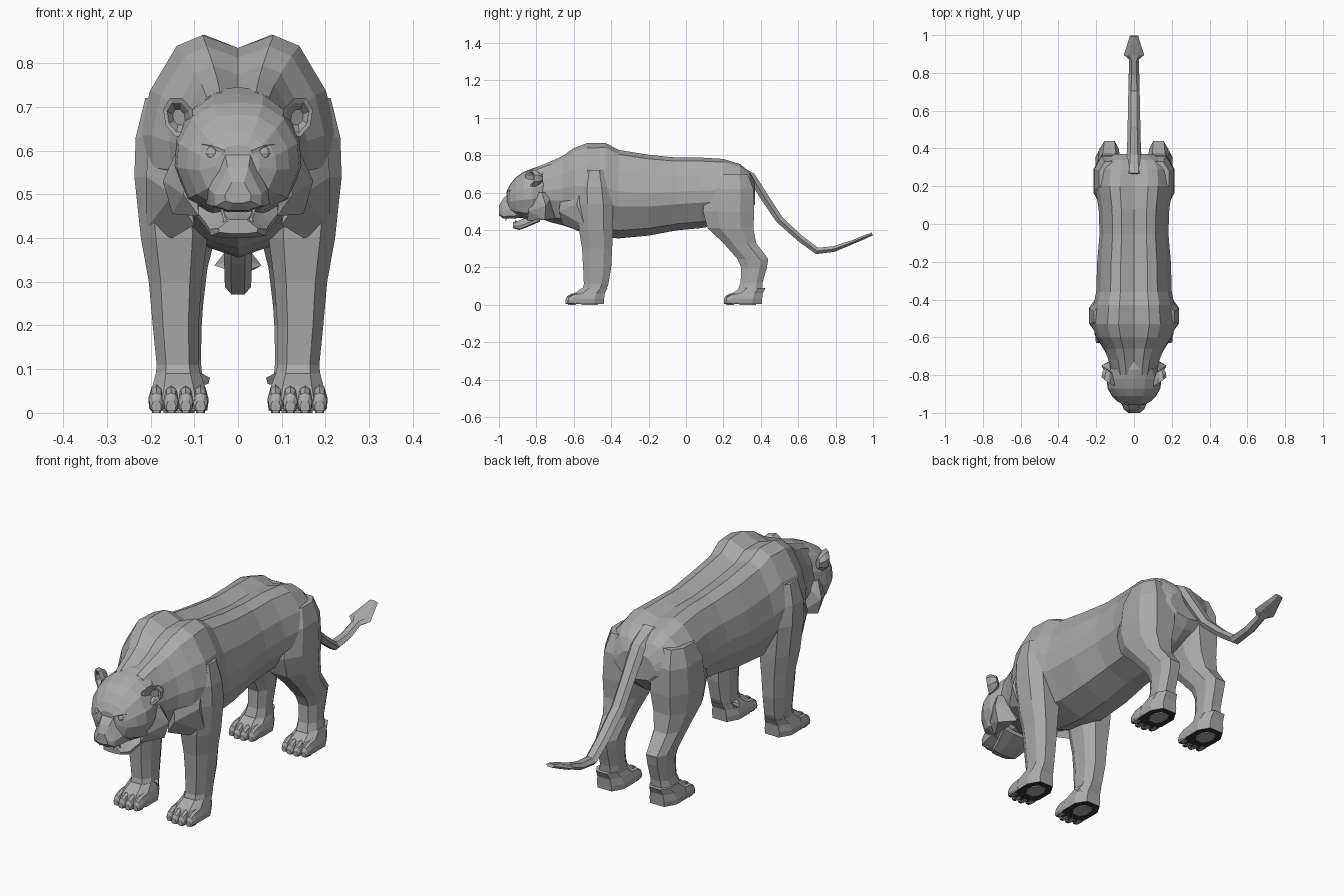
import bpy, bmesh, math
from mathutils import Vector


def colour(name, v):
    m = bpy.data.materials.new(name)
    m.diffuse_color = (v, v, v, 1)
    return m


FUR = colour("grey fur", 0.4)
SOLE = colour("dark sole", 0.03)


def finish(name, bm, soles=False):
    bmesh.ops.recalc_face_normals(bm, faces=bm.faces)
    bm.normal_update()
    me = bpy.data.meshes.new(name)
    me.materials.append(FUR)
    if soles:
        me.materials.append(SOLE)
        for f in bm.faces:
            if f.normal.z < -0.9:
                f.material_index = 1
    bm.to_mesh(me)
    bm.free()
    ob = bpy.data.objects.new(name, me)
    bpy.context.collection.objects.link(ob)
    return ob


def loft(name, rings, soles=False):
    """Skin a list of equal-length point rings and cap both ends."""
    bm = bmesh.new()
    rows = [[bm.verts.new(p) for p in r] for r in rings]
    n = len(rows[0])
    for a, b in zip(rows, rows[1:]):
        for i in range(n):
            bm.faces.new((a[i], a[(i + 1) % n], b[(i + 1) % n], b[i]))
    bm.faces.new(rows[0])
    bm.faces.new(rows[-1])
    return finish(name, bm, soles)


def hull(name, pts):
    bm = bmesh.new()
    bmesh.ops.convex_hull(bm, input=[bm.verts.new(p) for p in pts])
    return finish(name, bm)


def section(shape, y, zb, zt, w, x=0):
    """Upright cross-section: shape holds (width, height) fractions of the right half."""
    pts = shape + [(-a, b) for a, b in reversed(shape) if a > 0]
    return [(x + a * w, y, zb + b * (zt - zb)) for a, b in pts]


def slab(z, y0, y1, x0, x1, s, dy=0):
    """Horizontal eight-sided slice of a limb."""
    cx, cy, rx, ry = (x0 + x1) / 2, (y0 + y1) / 2 + dy, (x1 - x0) / 2, (y1 - y0) / 2
    oct8 = [(1, .45), (.55, 1), (-.55, 1), (-1, .45), (-1, -.45), (-.55, -1), (.55, -1), (1, -.45)]
    return [(s * (cx + a * rx), cy + b * ry, z) for a, b in oct8]


# Torso and neck
TRUNK = [(0, .94), (.36, 1), (.62, .95), (.89, .74), (1, .53), (.97, .36), (.62, .09), (0, 0)]
loft("torso", [section(TRUNK, *r) for r in [
    (-.80, .47, .735, .115), (-.72, .44, .768, .135), (-.66, .425, .795, .158),
    (-.60, .405, .838, .198), (-.53, .375, .864, .226), (-.43, .36, .865, .215),
    (-.36, .355, .828, .2), (-.2, .37, .802, .195), (-.05, .398, .787, .182),
    (.08, .41, .787, .187), (.2, .43, .78, .207), (.29, .46, .752, .2),
    (.34, .5, .71, .165), (.37, .54, .66, .1)]])

# Skull, muzzle and jaw
SKULL = [(0, 1), (.4, .98), (.75, .85), (.97, .62), (1, .4), (.8, .12), (.4, 0)]
loft("head", [section(SKULL, *r) for r in [
    (-.73, .48, .745, .1), (-.77, .465, .745, .128), (-.82, .455, .73, .145),
    (-.87, .462, .71, .14), (-.91, .475, .682, .117), (-.94, .495, .645, .088),
    (-.957, .53, .612, .05)]])
MUZZLE = [(0, 1), (.45, 1), (.68, .72), (1, .38), (.95, .1), (.4, 0)]
loft("muzzle", [section(MUZZLE, *r) for r in [
    (-.87, .465, .605, .08), (-.95, .46, .597, .066), (-.982, .463, .562, .054),
    (-1.0, .48, .528, .03)]])
loft("jaw", [section(MUZZLE, *r) for r in [
    (-.78, .445, .5, .1), (-.85, .415, .47, .075), (-.89, .4, .452, .065),
    (-.925, .41, .442, .045)]])
hull("nose", [(x, y, z) for x, y, z in [
    (-.026, -.99, .53), (.026, -.99, .53), (-.03, -.985, .505), (.03, -.985, .505),
    (0, -1, .488), (-.015, -1, .525), (.015, -1, .525)]])

# Leg slices: height, front, back, inner, outer
FRONT_LEG = [
    (.72, -.55, -.43, .1, .212), (.63, -.575, -.405, .08, .234), (.54, -.58, -.39, .07, .237),
    (.4, -.572, -.39, .07, .222), (.3, -.556, -.395, .083, .204), (.2, -.55, -.4, .09, .195),
    (.11, -.546, -.415, .09, .186), (.06, -.56, -.435, .08, .19)]
HIND_LEG = [
    (.7, .16, .33, .05, .185), (.62, .11, .36, .03, .21), (.5, .09, .365, .03, .215),
    (.41, .115, .36, .05, .207), (.33, .2, .375, .07, .192), (.245, .275, .44, .08, .18),
    (.2, .295, .432, .083, .175), (.12, .292, .41, .085, .175), (.06, .27, .405, .08, .19)]
PAW = [
    (.005, -.62, -.44, .07, .2), (.03, -.625, -.438, .067, .204),
    (.06, -.6, -.435, .075, .196), (.09, -.555, -.42, .086, .188)]
TOE = [(0, 1), (.6, .9), (1, .5), (.9, .12), (.6, 0)]

for s, side in ((1, "right"), (-1, "left")):
    for part, legs, dy in (("front", FRONT_LEG, 0), ("hind", HIND_LEG, .845)):
        tag = f"{side}_{part}"
        loft(tag + "_leg", [slab(*r, s) for r in legs])
        loft(tag + "_paw", [slab(*r, s, dy) for r in PAW], True)
        # Main pad on the sole
        hull(tag + "_pad", [p for z in (0, .006) for p in slab(z, -.56, -.47, .1, .17, s, dy)])
        for i in range(4):
            x = s * (.086 + i * .0335)
            y = dy + (.012 if i in (0, 3) else 0)
            loft(f"{tag}_toe_{i}", [section(TOE, y + a, .004, t, w, x) for a, t, w in (
                (-.57, .066, .018), (-.61, .06, .0185), (-.635, .046, .016), (-.643, .03, .011))], True)
            hull(f"{tag}_toe_pad_{i}", [p for z in (0, .005) for p in [
                (x - .01, y - .6, z), (x + .01, y - .6, z), (x + .007, y - .63, z), (x - .007, y - .63, z)]])
            hull(f"{tag}_claw_{i}", [
                (x, y - .63, .045), (x - .005, y - .635, .03), (x + .005, y - .635, .03), (x, y - .645, .012)])
    # Spur on the inside of the front leg
    hull(side + "_spur", [(s * .1, -.5, .1), (s * .1, -.45, .1), (s * .1, -.475, .06),
                          (s * .064, -.49, .08), (s * .068, -.48, .066)])
    # Cheek ruff and shoulder fur
    hull(side + "_ruff", [(s * .1, -.86, .6), (s * .125, -.84, .5), (s * .09, -.85, .45),
                          (s * .15, -.755, .455), (s * .172, -.75, .53), (s * .14, -.77, .6),
                          (s * .09, -.71, .6), (s * .09, -.7, .46)])
    hull(side + "_shoulder_fur", [(s * .21, -.585, .54), (s * .15, -.68, .5), (s * .13, -.66, .62),
                                  (s * .2, -.55, .66), (s * .15, -.58, .4), (s * .1, -.66, .43),
                                  (s * .1, -.5, .55), (s * .21, -.54, .42)])

    # Cupped ear: hollow, rim and back
    def ear_ring(k, d):
        out = []
        for i in range(8):
            a = math.tau * (i + .5) / 8
            u, v = k * .036 * math.cos(a), k * .048 * math.sin(a)
            out.append((s * (.135 + u + .15 * v), -.835 + d + u * .7, .676 + v))
        return out
    loft(side + "_ear", [ear_ring(k, d) for k, d in ((.4, .03), (.75, .004), (1, 0), (.95, .025), (.5, .06))])

    # Eye and brow
    bm = bmesh.new()
    bmesh.ops.create_uvsphere(bm, u_segments=10, v_segments=6, radius=.017)
    bmesh.ops.translate(bm, verts=bm.verts, vec=(s * .058, -.938, .594))
    finish(side + "_eye", bm)
    hull(side + "_brow", [(s * .03, -.962, .6), (s * .034, -.958, .588), (s * .085, -.93, .615),
                          (s * .06, -.95, .612), (s * .03, -.94, .635), (s * .088, -.9, .64)])

    # Fangs and small teeth
    for nm, x, z0, z1 in (("upper_fang", .036, .47, .446), ("lower_fang", .03, .437, .458),
                          ("tooth", .018, .47, .456), ("inner_tooth", .007, .47, .457)):
        y = -.965 if z0 > z1 else -.915
        hull(f"{side}_{nm}", [(s * (x - .005), y, z0), (s * (x + .005), y, z0),
                              (s * x, y + .012, z0), (s * x, y, z1)])

# Tail with a flat pointed tuft: y, z, half width, half thickness
TAIL = [(.26, .735, .05, .02), (.35, .685, .04, .022), (.42, .575, .036, .022), (.5, .455, .034, .02),
        (.61, .355, .032, .018), (.7, .288, .03, .018), (.79, .298, .028, .015), (.87, .327, .025, .012),
        (.895, .337, .054, .01), (.95, .36, .036, .01), (.996, .379, .022, .008)]
rings = []
for i, (y, z, w, t) in enumerate(TAIL):
    a, b = TAIL[max(i - 1, 0)], TAIL[min(i + 1, len(TAIL) - 1)]
    d = Vector((0, b[0] - a[0], b[1] - a[1])).normalized()
    n = Vector((0, -d.z, d.y))
    rings.append([Vector((u * w, y, z)) + n * v * t for u, v in (
        (1, 0), (.5, 1), (-.5, 1), (-1, 0), (-.5, -1), (.5, -1))])
loft("tail", rings)
